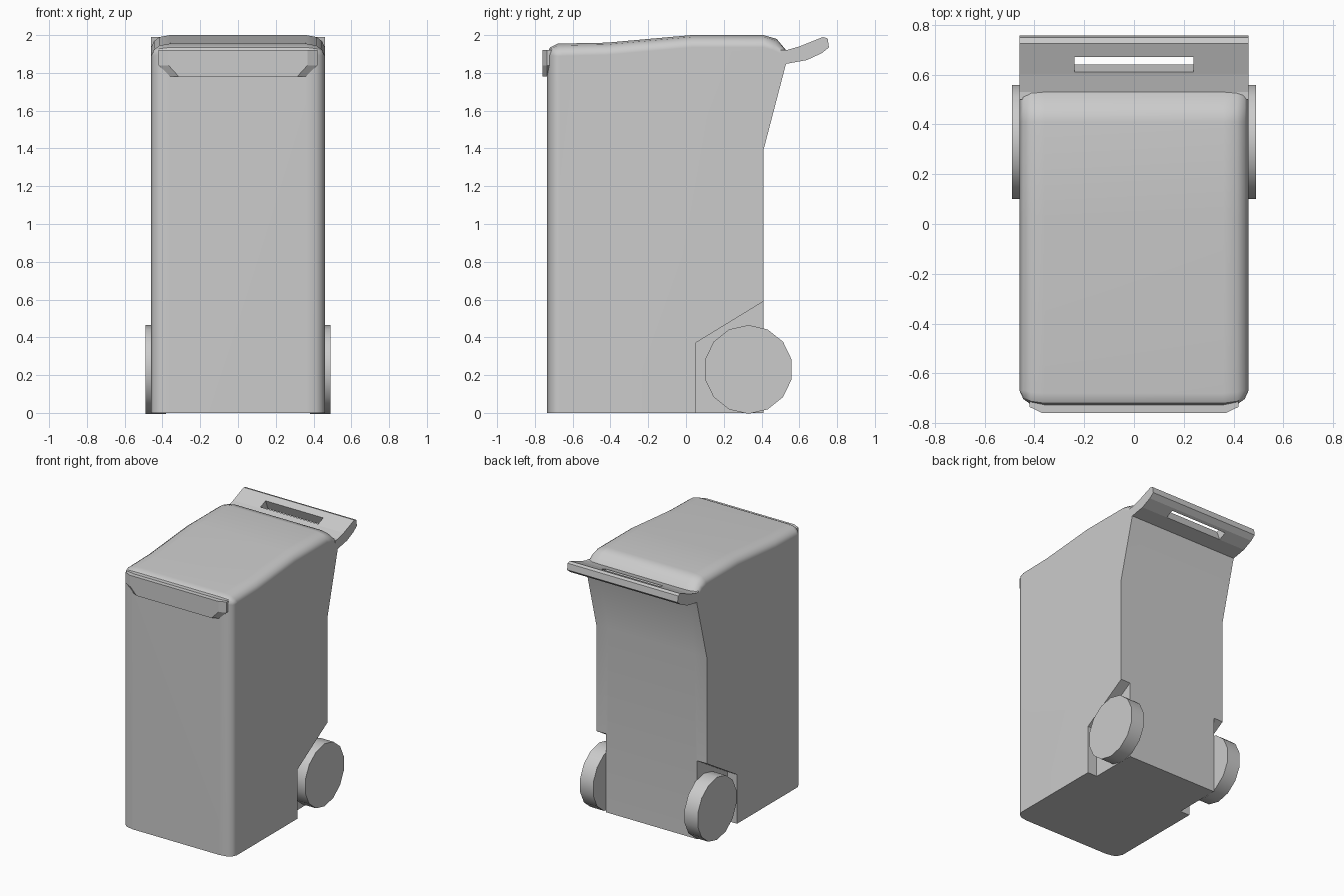
import bpy, bmesh, math
from mathutils import Matrix

if "Cube" in bpy.data.objects:
    bpy.data.objects.remove(bpy.data.objects["Cube"])

GREY = (0.6, 0.6, 0.6, 1)
grey = bpy.data.materials.new("plain_grey")
grey.use_nodes = True
grey.diffuse_color = GREY
grey.node_tree.nodes["Principled BSDF"].inputs["Base Color"].default_value = GREY

HALF = 0.46


def make(name, bm):
    bmesh.ops.recalc_face_normals(bm, faces=bm.faces)
    mesh = bpy.data.meshes.new(name)
    bm.to_mesh(mesh)
    bm.free()
    mesh.materials.append(grey)
    obj = bpy.data.objects.new(name, mesh)
    bpy.context.collection.objects.link(obj)
    return obj


def loft(name, rings):
    """Skin a list of equal-length rings and cap both ends."""
    bm = bmesh.new()
    rows = [[bm.verts.new(p) for p in ring] for ring in rings]
    for a, b in zip(rows, rows[1:]):
        for i in range(len(a)):
            j = (i + 1) % len(a)
            bm.faces.new((a[i], a[j], b[j], b[i]))
    bm.faces.new(rows[0])
    bm.faces.new(rows[-1])
    return make(name, bm)


def prism(name, profile, x0, x1):
    return loft(name, [[(x, y, z) for y, z in profile] for x in (x0, x1)])


def activate(obj):
    bpy.ops.object.select_all(action="DESELECT")
    obj.select_set(True)
    bpy.context.view_layer.objects.active = obj


def cut(obj, cutter):
    cutter.hide_render = True
    mod = obj.modifiers.new("cut", "BOOLEAN")
    mod.operation = "DIFFERENCE"
    mod.solver = "EXACT"
    mod.object = cutter
    activate(obj)
    bpy.ops.object.modifier_apply(modifier=mod.name)
    bpy.data.objects.remove(cutter)


def smooth(obj, degrees):
    activate(obj)
    bpy.ops.object.shade_smooth_by_angle(angle=math.radians(degrees))
    obj.modifiers.new("weighted", "WEIGHTED_NORMAL").keep_sharp = True


# Body with lid: side profile (y, z) and how each point draws in at the rounded sides
profile = [
    (-0.735, 0, 1, 0), (-0.735, 1.90, 1, -0.3), (-0.72, 1.935, 0.8, -0.7),
    (-0.68, 1.955, 0.4, -1), (-0.42, 1.96, 0, -1), (0.03, 2.0, 0, -1),
    (0.41, 2.0, 0, -1), (0.48, 1.98, -0.3, -0.9), (0.53, 1.92, 0, -0.5),
    (0.53, 1.85, 0, 0), (0.41, 1.39, 0, 0), (0.41, 0, 0, 0),
]
layers = [(HALF, 0.065), (0.445, 0.032), (0.415, 0.01), (0.36, 0)]
layers = [(-x, d) for x, d in layers] + layers[::-1]
body = loft("bin_body", [[(x, y + d * dy, z + d * dz) for y, z, dy, dz in profile]
                         for x, d in layers])

# Wheel recesses in the lower back corners
for side in (-1, 1):
    recess = [(0.05, -0.1), (0.05, 0.37), (0.41, 0.59), (0.6, 0.7), (0.6, -0.1)]
    cut(body, prism("recess_cutter", recess, side * 0.38, side * 0.6))
smooth(body, 35)

# Lid lip overhanging the front, with clipped lower corners
lip_outline = [(-0.4, 1.92), (-0.4, 1.84), (-0.34, 1.78),
               (0.34, 1.78), (0.4, 1.84), (0.4, 1.92)]
lip = loft("lid_lip", [[(x * s, y, z) for x, z in lip_outline]
                       for y, s in ((-0.7, 1.05), (-0.735, 1.05), (-0.76, 0.92))])

# Handle bar behind the lid, with a tilted grip slot
bar = [(0.50, 1.92), (0.53, 1.92), (0.60, 1.94), (0.725, 1.99), (0.75, 1.982),
       (0.757, 1.935), (0.72, 1.905), (0.64, 1.868), (0.53, 1.848), (0.50, 1.848)]
handle = prism("handle", bar, -HALF, HALF)
bm = bmesh.new()
bmesh.ops.create_cube(bm, size=1, matrix=Matrix.Translation((0, 0.655, 1.92))
                      @ Matrix.Rotation(math.radians(22), 4, "X")
                      @ Matrix.Diagonal((0.48, 0.065, 0.3, 1)))
cut(handle, make("slot_cutter", bm))

# Wheels
for side, label in ((1, "left"), (-1, "right")):
    bm = bmesh.new()
    bmesh.ops.create_cone(
        bm, cap_ends=True, segments=14, radius1=0.235, radius2=0.235, depth=0.11,
        matrix=Matrix.Translation((side * 0.435, 0.33, 0.23))
        @ Matrix.Rotation(math.pi / 2, 4, "Y") @ Matrix.Rotation(math.pi / 2, 4, "Z"))
    smooth(make(label + "_wheel", bm), 35)
